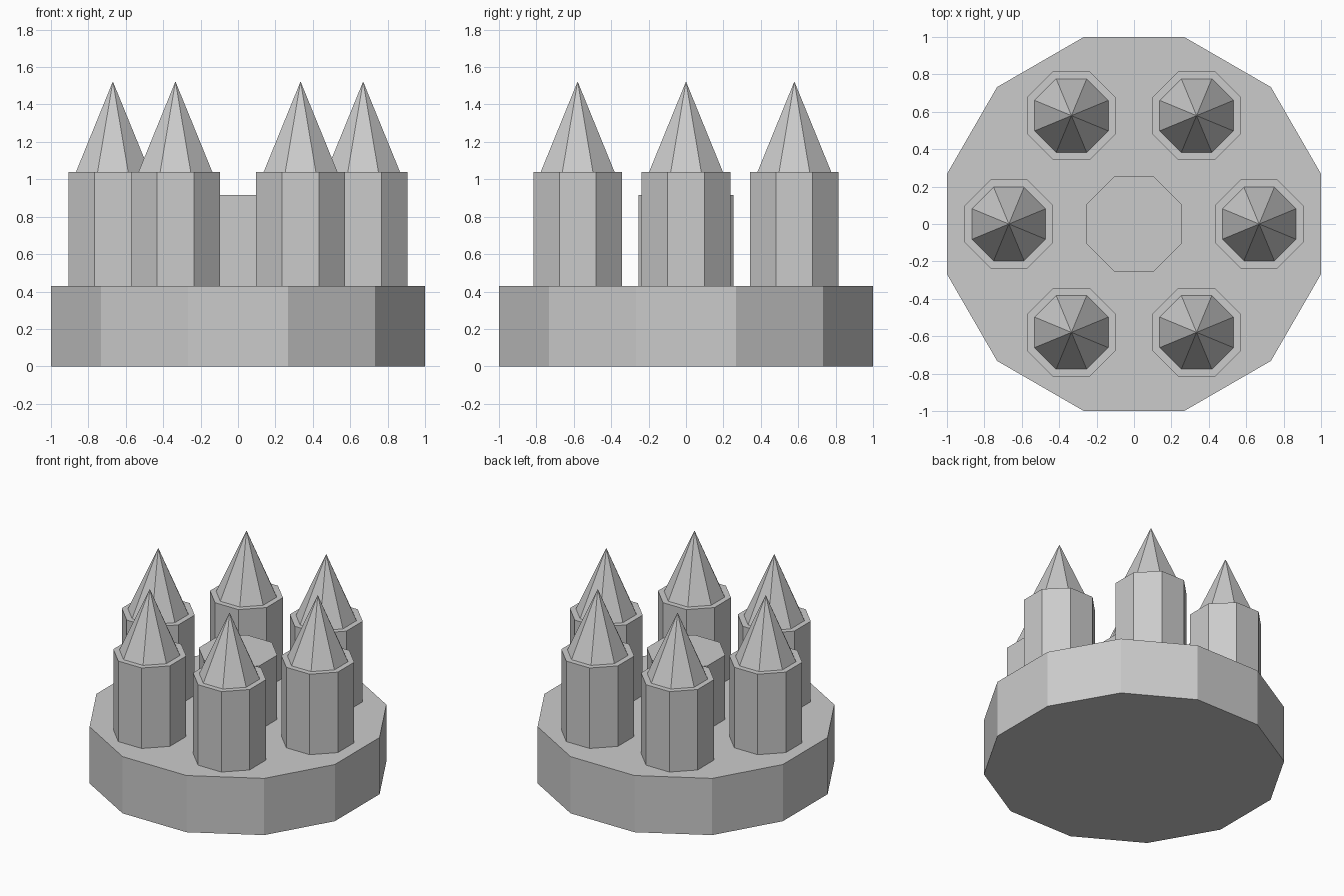
import bpy
import math

default_cube = bpy.data.objects.get("Cube")
if default_cube:
    bpy.data.objects.remove(default_cube, do_unlink=True)

grey = bpy.data.materials.new("plain grey")
grey.use_nodes = True
colour = (0.6, 0.6, 0.6, 1.0)
grey.diffuse_color = colour
grey.node_tree.nodes["Principled BSDF"].inputs["Base Color"].default_value = colour


def prism(name, sides, apothem, bottom, top, x=0.0, y=0.0, pointed=False):
    """Upright prism or pyramid with flat sides facing the axes."""
    radius = apothem / math.cos(math.pi / sides)
    bpy.ops.mesh.primitive_cone_add(
        vertices=sides, radius1=radius, radius2=0.0 if pointed else radius,
        depth=top - bottom, location=(x, y, (bottom + top) / 2))
    obj = bpy.context.object
    obj.name = name
    # Turn the mesh half a side so that flats face the axes
    turn = math.pi / sides
    for v in obj.data.vertices:
        px, py = v.co.x, v.co.y
        v.co.x = px * math.cos(turn) - py * math.sin(turn)
        v.co.y = px * math.sin(turn) + py * math.cos(turn)
    obj.data.materials.append(grey)
    return obj


BASE_TOP = 0.43
COLUMN_TOP = 1.04

# Twelve-sided base and the flat central post
prism("base", 12, 1.0, 0.0, BASE_TOP)
prism("center_post", 8, 0.255, BASE_TOP, 0.917)

# Ring of six columns with pointed caps
for i in range(6):
    angle = i * math.tau / 6
    x, y = 0.669 * math.cos(angle), 0.669 * math.sin(angle)
    prism(f"column_{i + 1}", 8, 0.237, BASE_TOP, COLUMN_TOP, x, y)
    prism(f"column_tip_{i + 1}", 8, 0.197, COLUMN_TOP, 1.523, x, y, pointed=True)
